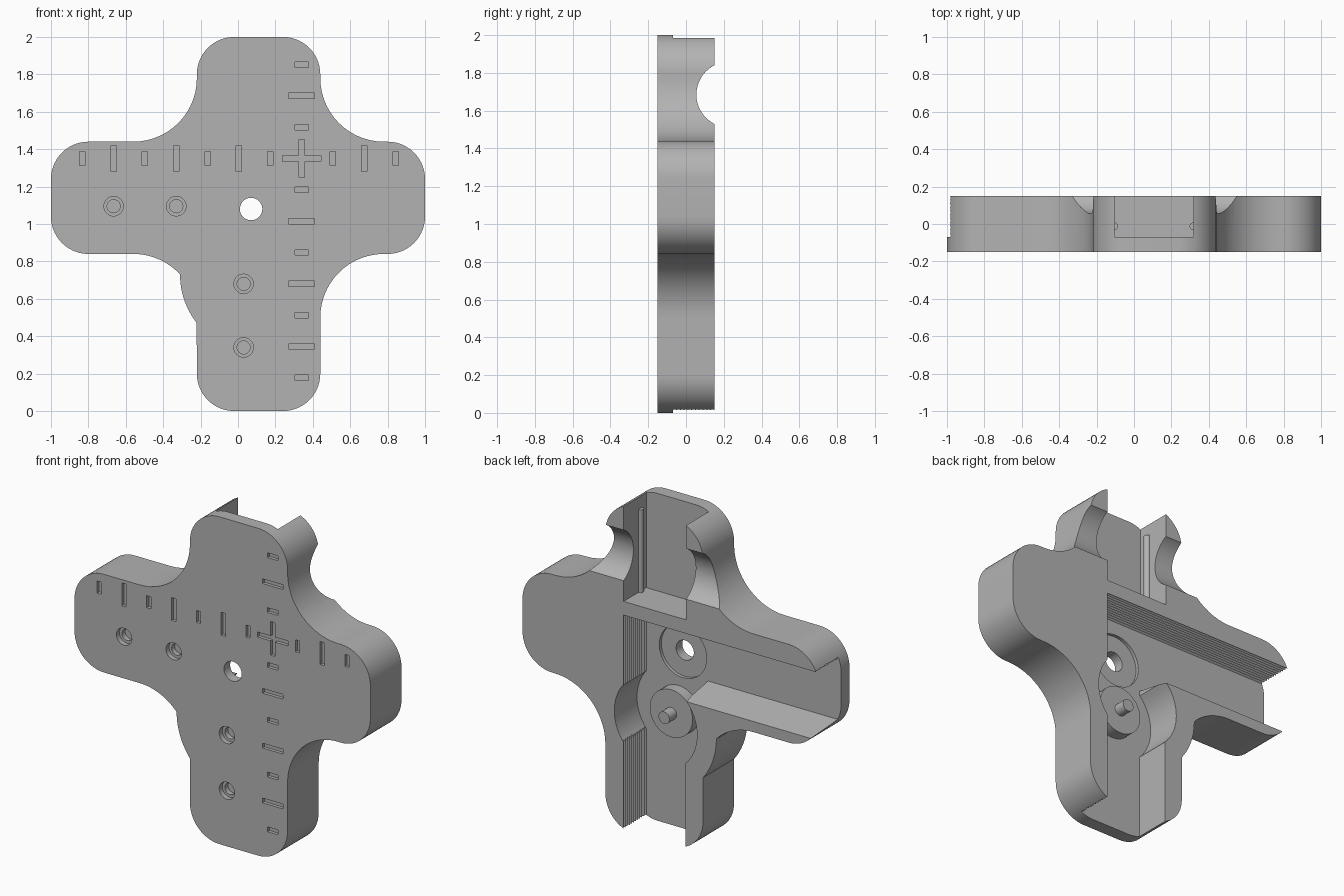
import bpy, bmesh
from math import sin, cos, radians

cube = bpy.data.objects.get("Cube")
if cube:
    bpy.data.objects.remove(cube, do_unlink=True)

grey = bpy.data.materials.new("plain grey")
grey.use_nodes = True
grey.diffuse_color = (0.45, 0.45, 0.45, 1)
grey.node_tree.nodes["Principled BSDF"].inputs["Base Color"].default_value = grey.diffuse_color

BACK, FLOOR, FRONT = 0.15, -0.07, -0.15


def arc(cx, cz, r, a, b, n=14):
    return [(cx + r * cos(radians(a + (b - a) * i / n)),
             cz + r * sin(radians(a + (b - a) * i / n))) for i in range(n + 1)]


def prism(name, pts, axis, lo, hi):
    """Extrude a 2D profile along an axis."""
    place = {"x": lambda u, w, t: (t, u, w),
             "y": lambda u, w, t: (u, t, w),
             "z": lambda u, w, t: (u, w, t)}[axis]
    bm = bmesh.new()
    rings = [[bm.verts.new(place(u, w, t)) for u, w in pts] for t in (lo, hi)]
    n = len(pts)
    for ring in rings:
        bm.faces.new(ring)
    for i in range(n):
        j = (i + 1) % n
        bm.faces.new((rings[0][i], rings[0][j], rings[1][j], rings[1][i]))
    bmesh.ops.recalc_face_normals(bm, faces=bm.faces)
    mesh = bpy.data.meshes.new(name)
    bm.to_mesh(mesh)
    bm.free()
    mesh.materials.append(grey)
    ob = bpy.data.objects.new(name, mesh)
    bpy.context.collection.objects.link(ob)
    return ob


def disc(name, x, z, r, lo, hi, n=40):
    return prism(name, arc(x, z, r, 0, 360, n)[:-1], "y", lo, hi)


def rect(x0, x1, y0, y1):
    return [(x0, y0), (x1, y0), (x1, y1), (x0, y1)]


def cut(target, cutter):
    mod = target.modifiers.new("cut", "BOOLEAN")
    mod.operation, mod.solver, mod.object = "DIFFERENCE", "EXACT", cutter
    deps = bpy.context.evaluated_depsgraph_get()
    mesh = bpy.data.meshes.new_from_object(target.evaluated_get(deps))
    target.modifiers.clear()
    target.data = mesh
    bpy.data.objects.remove(cutter, do_unlink=True)


def serrated(edge, depth=0.008, teeth=11):
    """Points of a finely grooved wall running from floor to back face."""
    step = (BACK - FLOOR) / teeth
    pts = []
    for i in range(teeth):
        pts += [(edge, FLOOR + i * step), (edge + depth, FLOOR + (i + 0.5) * step)]
    return pts + [(edge, BACK), (edge, BACK + 0.1)]


# Cross-shaped body with rounded arms and a bulge beside the pivot
outline = (arc(.24, .2, .2, -90, 0) + arc(.78, .5, .34, 180, 90)
           + arc(.8, 1.04, .2, -90, 0) + arc(.8, 1.24, .2, 0, 90)
           + arc(.78, 1.78, .34, 270, 180) + arc(.24, 1.8, .2, 0, 90)
           + arc(-.02, 1.8, .2, 90, 180) + arc(-.56, 1.78, .34, 0, -90)
           + arc(-.8, 1.24, .2, 90, 180) + arc(-.8, 1.04, .2, 180, 270)
           + arc(-.56, .5, .34, 90, 42.6) + arc(.11, .73, .42, 180, 218)
           + arc(-.02, .2, .2, 180, 270))
body = prism("body", outline, "y", FRONT, BACK)

# Channels in the back: lower arm, side arm, upper pocket
cut(body, prism("lower_channel", [(-.1, BACK + .1), (-.1, FLOOR)] + serrated(.317),
                "z", -.1, 1.32))
side = [(y, z) for z, y in serrated(1.32)]
cut(body, prism("side_channel", [(BACK + .1, .9), (BACK, .905), (FLOOR, .945)] + side,
                "x", -1.1, .317))
cut(body, prism("upper_pocket", rect(-.105, .317, FLOOR, BACK + .1), "z", 1.404, 2.1))

# Round clearance about the pivot, finger scoop across the upper arm
cut(body, disc("pivot_clearance", .1, .72, .28, FLOOR, BACK + .1, 64))
cut(body, prism("finger_scoop", arc(.229, 1.685, .174, 0, 360, 48)[:-1], "x", -1.2, 1.2))

# Through hole with a shallow round recess
cut(body, disc("hole_recess", .07, 1.08, .16, FLOOR - .02, 0))
cut(body, disc("through_hole", .07, 1.08, .06, -.3, .3))

# Blind stepped screw holes
for x, z in ((-.665, 1.095), (-.33, 1.095), (.03, .68), (.03, .34)):
    cut(body, disc("screw_head", x, z, .052, -.3, FRONT + .03, 32))
    cut(body, disc("screw_shank", x, z, .035, -.3, FRONT + .06, 32))


# Engraved ruler ticks and their crossing mark
def engrave(x, z, w, h):
    cut(body, prism("tick", rect(x - w / 2, x + w / 2, z - h / 2, z + h / 2),
                    "y", -.3, FRONT + .02))


OX, OZ, PITCH = .34, 1.35, .1675
for k in range(-7, 4):
    length = .14 if k % 2 == 0 else .073
    if k:
        engrave(OX + k * PITCH, OZ, .029, length)
        engrave(OX, OZ + k * PITCH, length, .029)
engrave(OX, OZ, .205, .03)
engrave(OX, OZ, .03, .205)

# Pivot boss and pin
boss = disc("pivot_boss", .1, .72, .145, FLOOR - .01, .0)
pin = disc("pivot_pin", .1, .72, .037, -.01, .07, 28)

# Half-round retaining ribs on the pocket walls
ribs = []
for name, x, a in (("rib_left", .317, 90), ("rib_right", -.105, -90)):
    ribs.append(prism(name, arc(x, -.012, .02, a, a + 180, 10), "z", 1.4, 1.91))

# Smooth curved walls, keep edges sharp
bpy.ops.object.select_all(action="DESELECT")
for ob in [body, boss, pin] + ribs:
    ob.select_set(True)
bpy.context.view_layer.objects.active = body
bpy.ops.object.shade_smooth_by_angle(angle=radians(25))
